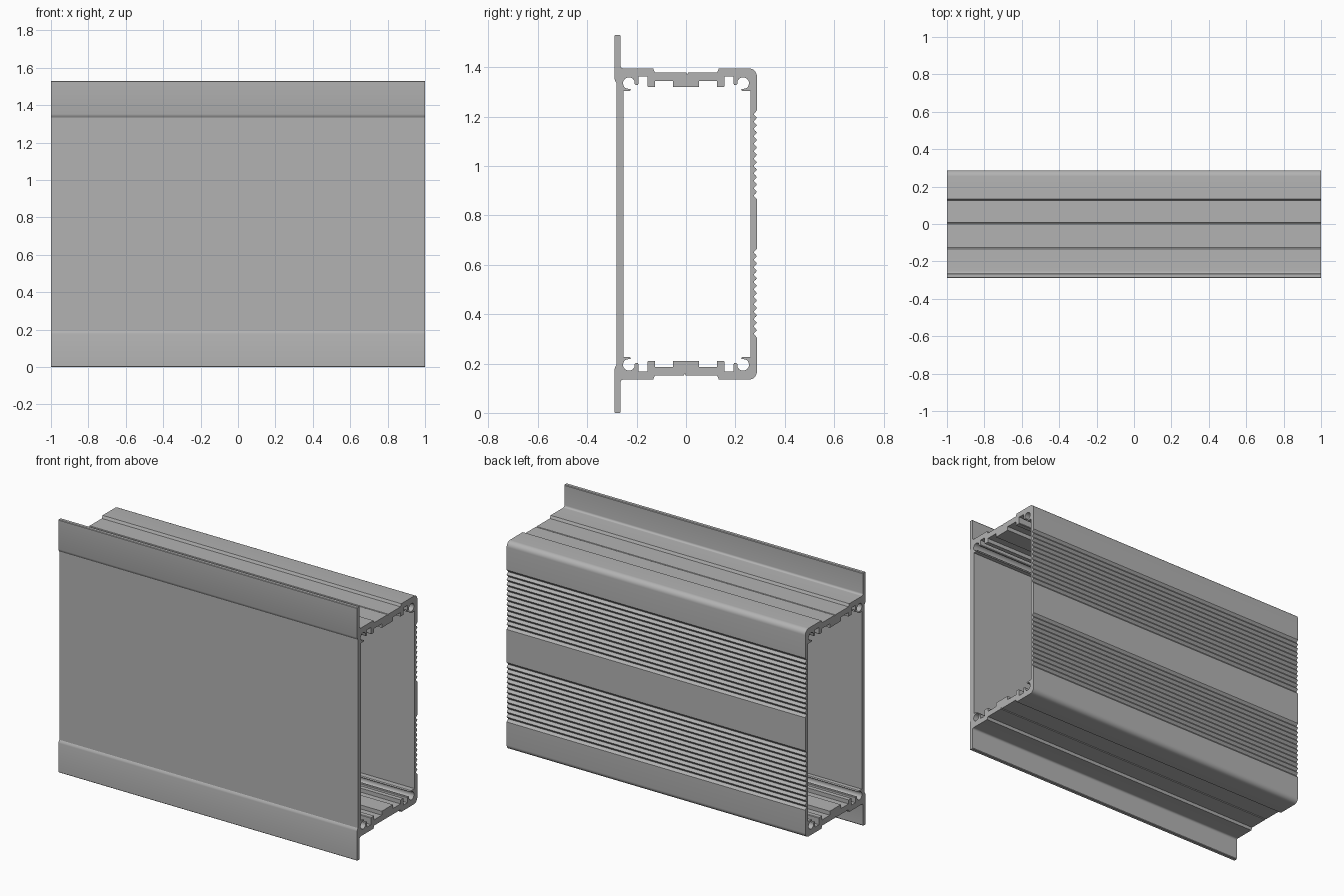
import bpy
import bmesh
import math

HEIGHT = 1.53
HALF_LENGTH = 1.0

cube = bpy.data.objects.get("Cube")
if cube:
    bpy.data.objects.remove(cube, do_unlink=True)

grey = bpy.data.materials.new("aluminium grey")
grey.use_nodes = True
colour = (0.45, 0.45, 0.45, 1)
grey.diffuse_color = colour
grey.node_tree.nodes["Principled BSDF"].inputs["Base Color"].default_value = colour


def flip_z(points):
    return [(y, HEIGHT - z) for y, z in points]


def flip_y(points):
    return [(-y, z) for y, z in points]


def arc(cy, cz, r, start, end, steps):
    angles = [math.radians(start + (end - start) * i / steps) for i in range(steps + 1)]
    return [(cy + r * math.cos(a), cz + r * math.sin(a)) for a in angles]


def inner_rail(wall):
    """Inside of a rail, from the wall to the joint: screw channel, slot, tab, pad."""
    points = [(wall, 1.303), (-0.228, 1.303), (-0.223, 1.308), (-0.226, 1.312)]
    points += arc(-0.231, 1.335, 0.024, 245, 20, 14)
    points += [(-0.208, 1.332), (-0.204, 1.328), (-0.196, 1.328), (-0.193, 1.332),
               (-0.193, 1.362), (-0.156, 1.362), (-0.156, 1.323), (-0.153, 1.32),
               (-0.126, 1.32), (-0.126, 1.344), (-0.053, 1.344), (-0.053, 1.32)]
    return points


def grooves(top, bottom, count, depth):
    """Rounded grooves running down the back wall."""
    pitch = (top - bottom) / count
    points = []
    for i in range(count):
        z = top - i * pitch
        points.append((0.287, z))
        for t in (0.2, 0.35, 0.5, 0.65, 0.8):
            points.append((0.287 - depth * math.sin(math.pi * (t - 0.1) / 0.8), z - t * pitch))
    return points + [(0.287, bottom)]


# Hooked snap joint, from the outside to the inside
joint_top = [(0.005, 1.371), (0, 1.365), (-0.02, 1.36), (-0.03, 1.352),
             (-0.028, 1.343), (-0.015, 1.338), (0, 1.335), (0.005, 1.32)]
joint_bottom = flip_z(flip_y(joint_top))


def extrude_profile(name, outer, inner):
    """Close the outline through both joints and sweep it along x."""
    outline = (outer + joint_bottom + flip_z(inner[::-1]) + inner + joint_top[::-1])
    bm = bmesh.new()
    face = bm.faces.new([bm.verts.new((-HALF_LENGTH, y, z)) for y, z in outline])
    result = bmesh.ops.extrude_face_region(bm, geom=[face], use_keep_orig=True)
    moved = [v for v in result["geom"] if isinstance(v, bmesh.types.BMVert)]
    bmesh.ops.translate(bm, verts=moved, vec=(2 * HALF_LENGTH, 0, 0))
    bmesh.ops.recalc_face_normals(bm, faces=bm.faces)
    mesh = bpy.data.meshes.new(name)
    bm.to_mesh(mesh)
    bm.free()
    mesh.materials.append(grey)
    obj = bpy.data.objects.new(name, mesh)
    bpy.context.collection.objects.link(obj)
    bpy.ops.object.select_all(action="DESELECT")
    obj.select_set(True)
    bpy.context.view_layer.objects.active = obj
    bpy.ops.object.shade_smooth_by_angle(angle=math.radians(30))
    return obj


# Front shell with mounting flanges
front_rail = [(-0.126, 1.379), (-0.133, 1.395), (-0.253, 1.395)]
front_rail += arc(-0.253, 1.407, 0.012, 260, 180, 4)
front_rail += [(-0.265, 1.526), (-0.268, HEIGHT), (-0.286, HEIGHT), (-0.289, 1.527),
               (-0.289, 1.352), (-0.287, 1.344), (-0.281, 1.335)]
front_outer = ([(0.001, 1.379)] + front_rail + flip_z(front_rail[::-1])
               + [(-0.009, HEIGHT - 1.379)])
extrude_profile("front_shell", front_outer, inner_rail(-0.253))

# Back shell with rounded corners and two grooved bands
back_rail = [(0.126, 1.379), (0.133, 1.395)] + arc(0.255, 1.363, 0.032, 90, 0, 8)
band = grooves(1.225, 0.865, 12, 0.012)
back_side = back_rail + band
back_outer = ([(0.009, 1.379)] + back_side + flip_z(back_side[::-1])
              + [(-0.001, HEIGHT - 1.379)])
extrude_profile("back_shell", back_outer, flip_y(inner_rail(-0.261)))
